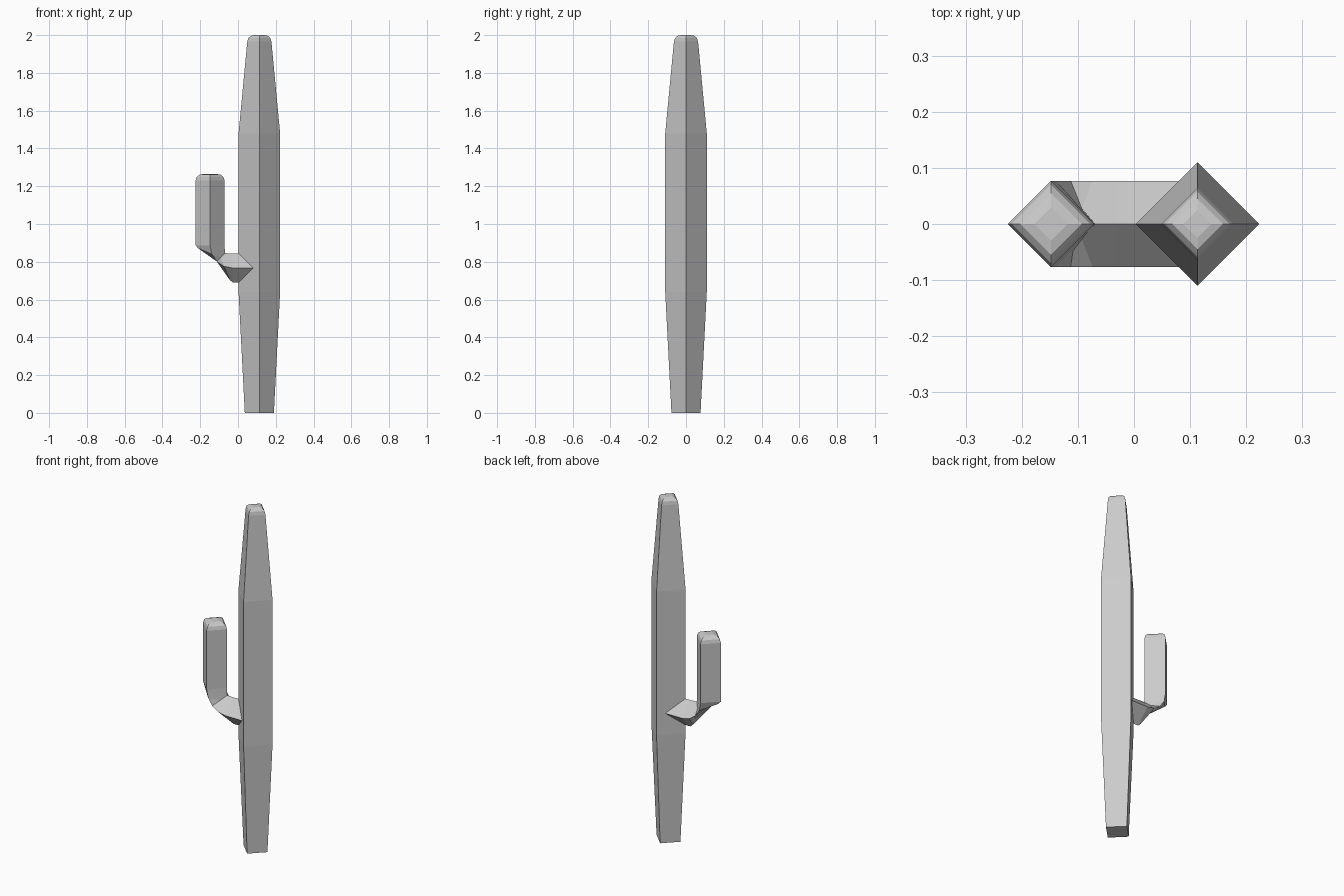
import bpy, bmesh, math
from mathutils import Vector

if "Cube" in bpy.data.objects:
    bpy.data.objects.remove(bpy.data.objects["Cube"])


def diamond_loft(name, rings):
    """Loft diamond rings (x, z, radius, tilt) along a path in the XZ plane."""
    bm = bmesh.new()
    loops = []
    for x, z, r, tilt in rings:
        c = Vector((x, 0, z))
        n = Vector((math.cos(tilt), 0, math.sin(tilt)))
        y = Vector((0, 1, 0))
        loops.append([bm.verts.new(c + d * r) for d in (n, y, -n, -y)])
    for a, b in zip(loops, loops[1:]):
        for i in range(4):
            j = (i + 1) % 4
            bm.faces.new((a[i], a[j], b[j], b[i]))
    bm.faces.new(loops[0][::-1])
    bm.faces.new(loops[-1])
    bmesh.ops.recalc_face_normals(bm, faces=bm.faces)
    mesh = bpy.data.meshes.new(name)
    bm.to_mesh(mesh)
    bm.free()
    obj = bpy.data.objects.new(name, mesh)
    bpy.context.collection.objects.link(obj)
    return obj


# Trunk: tapered at both ends with a small rounded tip
trunk_profile = [(0, 0.077), (0.64, 0.11), (1.48, 0.11), (1.965, 0.064),
                 (1.985, 0.058), (1.996, 0.045), (2.0, 0.025)]
diamond_loft("cactus_trunk", [(0.113, z, r, 0) for z, r in trunk_profile])

# Arm: starts inside the trunk, bends upward, ends in a rounded tip
R, CX, CZ = 0.12, -0.028, 0.887
arm = [(0.113, CZ - R, 0.077, -math.pi / 2)]
for i in range(5):
    a = math.pi / 2 * (1 - i / 4)
    arm.append((CX - R * math.cos(a), CZ - R * math.sin(a), 0.077, -a))
for z, r in [(1.23, 0.077), (1.25, 0.07), (1.261, 0.055), (1.266, 0.03)]:
    arm.append((CX - R, z, r, 0))
# flip tilt so every ring faces the bend centre consistently
arm = [(x, z, r, t + math.pi) for x, z, r, t in arm]
diamond_loft("cactus_arm", arm)
